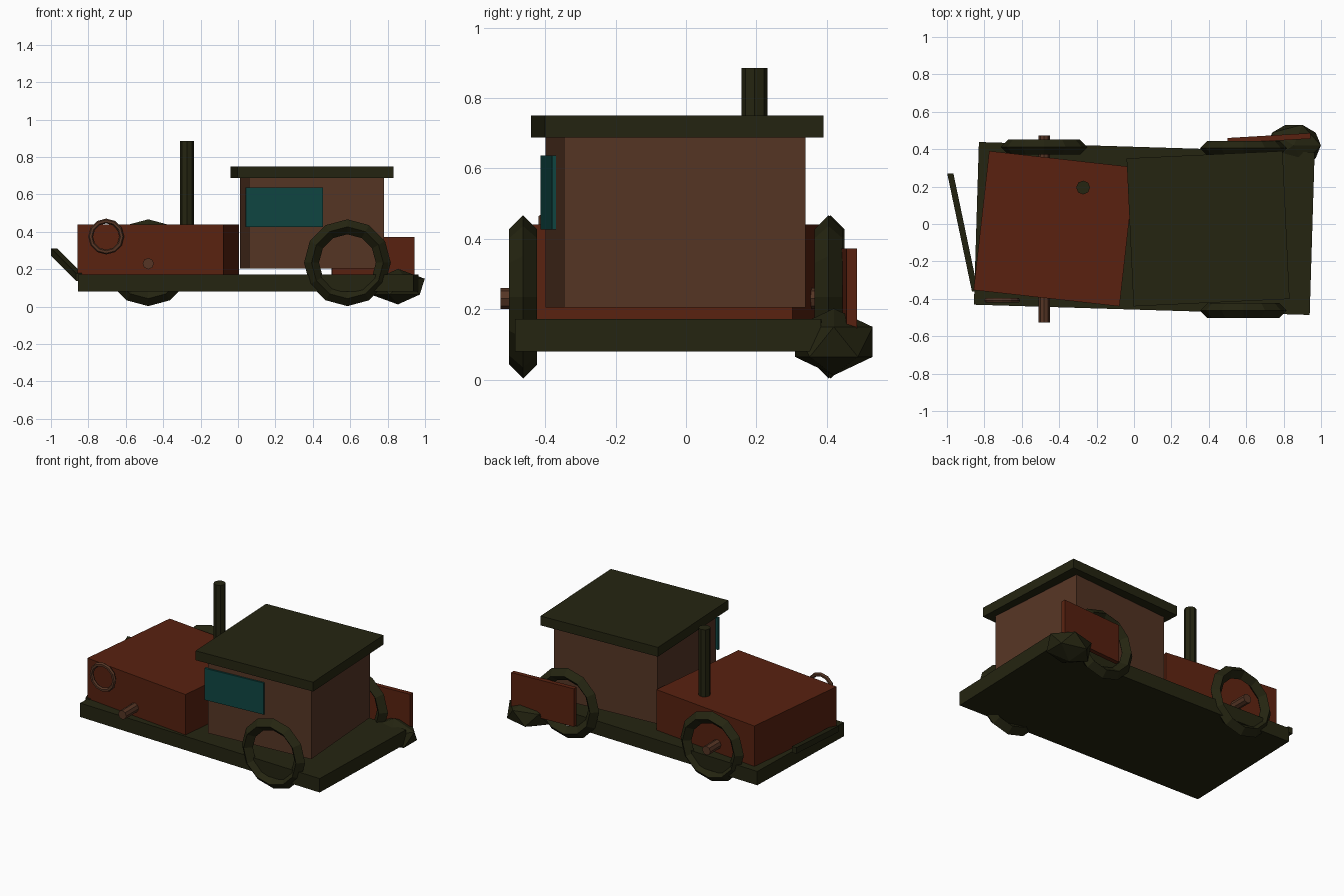
import bpy, math
from mathutils import Vector

if "Cube" in bpy.data.objects:
    bpy.data.objects.remove(bpy.data.objects["Cube"])


def mat(name, rgb):
    m = bpy.data.materials.new(name)
    m.diffuse_color = (*rgb, 1)
    m.use_nodes = True
    m.node_tree.nodes["Principled BSDF"].inputs["Base Color"].default_value = m.diffuse_color
    return m


dark = mat("dark_olive", (0.018, 0.018, 0.0055))
red = mat("rust_red", (0.100, 0.0155, 0.005))
brown = mat("wood_brown", (0.092, 0.036, 0.018))
teal = mat("teal_glass", (0.0045, 0.060, 0.054))


def finish(name, m):
    o = bpy.context.object
    o.name = name
    o.data.materials.append(m)
    return o


def box(name, m, x, y, z0, z1, length, depth, yaw=0):
    bpy.ops.mesh.primitive_cube_add(size=1, location=(x, y, (z0 + z1) / 2),
                                    rotation=(0, 0, math.radians(yaw)))
    bpy.context.object.scale = (length, depth, z1 - z0)
    return finish(name, m)


def ring(name, m, loc, major, minor, sides, tube):
    bpy.ops.mesh.primitive_torus_add(location=loc, rotation=(math.pi / 2, 0, 0),
                                     major_radius=major, minor_radius=minor,
                                     major_segments=sides, minor_segments=tube)
    return finish(name, m)


def rod(name, m, loc, r, length, rot=(0, 0, 0), sides=8):
    bpy.ops.mesh.primitive_cylinder_add(vertices=sides, radius=r, depth=length,
                                        location=loc, rotation=rot)
    return finish(name, m)


# Slightly skewed body boxes
box("chassis", dark, 0.055, -0.024, 0.08, 0.172, 1.796, 0.87, -1.75)
box("hood", red, -0.426, -0.025, 0.17, 0.44, 0.785, 0.748, -6.4)
box("cabin", brown, 0.395, -0.03, 0.205, 0.69, 0.722, 0.687, 4.2)
box("roof", dark, 0.396, -0.025, 0.688, 0.75, 0.835, 0.792, 2.7)

# Side window, loose plank, exhaust stack
box("side_window", teal, 0.248, -0.388, 0.426, 0.636, 0.415, 0.018, 4.4)
box("loose_plank", red, 0.722, 0.458, 0.12, 0.372, 0.443, 0.03, 3.4)
rod("exhaust_stack", dark, (-0.272, 0.195, 0.655), 0.037, 0.46)

# Three remaining wheels, bare axle end where the fourth is missing
for i, (x, y) in enumerate([(0.585, -0.463), (0.585, 0.405), (-0.48, 0.411)]):
    ring(f"wheel_{i + 1}", dark, (x, y, 0.235), 0.192, 0.04, 12, 4)
rod("front_axle", brown, (-0.48, -0.027, 0.23), 0.03, 1.0, (math.pi / 2, 0, 0))

# Headlamp rim
ring("headlamp_rim", brown, (-0.705, -0.408, 0.375), 0.083, 0.013, 12, 6)

# Fallen bumper bar sheared between its two ends
a, b = Vector((-0.982, 0.27, 0.29)), Vector((-0.85, -0.36, 0.158))
verts = [p + Vector((sx * 0.0165, 0, sz * 0.02)) for p in (a, b)
         for sx, sz in ((-1, -1), (1, -1), (1, 1), (-1, 1))]
faces = [(3, 2, 1, 0), (4, 5, 6, 7)] + [(i, (i + 1) % 4, (i + 1) % 4 + 4, i + 4) for i in range(4)]
me = bpy.data.meshes.new("bumper_bar")
me.from_pydata(verts, [], faces)
me.materials.append(dark)
bpy.context.collection.objects.link(bpy.data.objects.new("bumper_bar", me))

# Faceted lump at the back corner
bpy.ops.mesh.primitive_ico_sphere_add(subdivisions=1, radius=1, location=(0.855, 0.42, 0.107))
bpy.context.object.scale = (0.161, 0.13, 0.095)
finish("corner_rock", dark)
